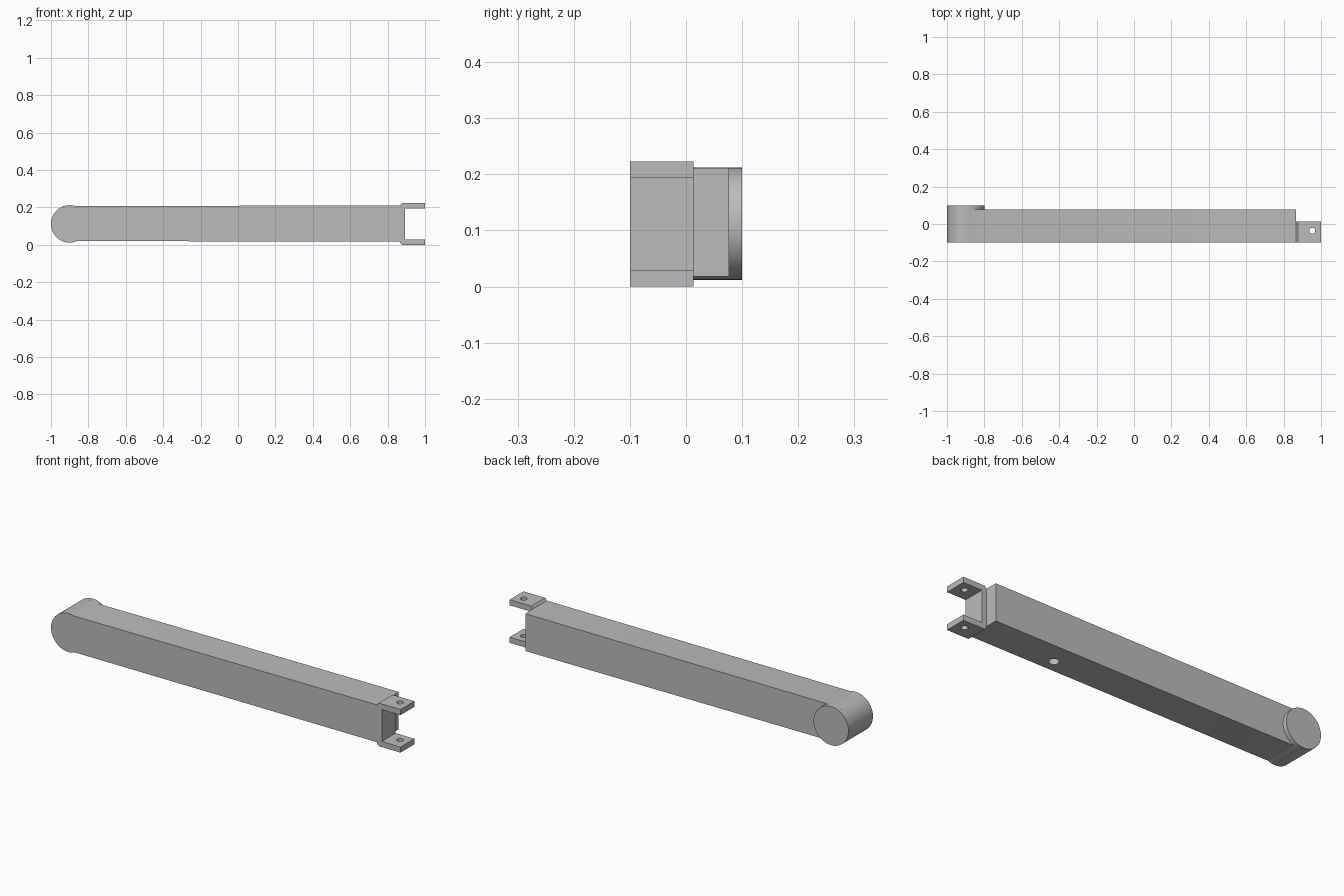
import bpy, bmesh, math
from mathutils import Matrix

cube = bpy.data.objects.get("Cube")
if cube:
    bpy.data.objects.remove(cube, do_unlink=True)

grey = bpy.data.materials.new("plain grey")
grey.use_nodes = True
colour = (0.5, 0.5, 0.5, 1)
grey.diffuse_color = colour
grey.node_tree.nodes["Principled BSDF"].inputs["Base Color"].default_value = colour

FRONT = -0.1
PIVOT_X, PIVOT_Z, R = -0.9, 0.112, 0.1


def arc(start, end, steps):
    """Points on the pivot circle, angles in degrees."""
    angles = [math.radians(start + (end - start) * i / steps) for i in range(steps + 1)]
    return [(PIVOT_X + R * math.cos(a), PIVOT_Z + R * math.sin(a)) for a in angles]


def finish(name, bm):
    bmesh.ops.recalc_face_normals(bm, faces=bm.faces)
    mesh = bpy.data.meshes.new(name)
    bm.to_mesh(mesh)
    bm.free()
    mesh.materials.append(grey)
    obj = bpy.data.objects.new(name, mesh)
    bpy.context.collection.objects.link(obj)
    return obj


def extrude_profile(name, points, y0, y1):
    """Extrude an x-z outline along y."""
    bm = bmesh.new()
    face = bm.faces.new([bm.verts.new((x, y0, z)) for x, z in points])
    side = bmesh.ops.extrude_face_region(bm, geom=[face])["geom"]
    verts = [v for v in side if isinstance(v, bmesh.types.BMVert)]
    bmesh.ops.translate(bm, verts=verts, vec=(0, y1 - y0, 0))
    return finish(name, bm)


def drill(target, name, x, y, z, radius, depth):
    """Cut a vertical round hole."""
    bm = bmesh.new()
    bmesh.ops.create_cone(bm, cap_ends=True, segments=24, radius1=radius, radius2=radius,
                          depth=depth, matrix=Matrix.Translation((x, y, z)))
    cutter = finish(name, bm)
    cutter.hide_render = True
    cutter.hide_set(True)
    cutter.display_type = 'WIRE'
    mod = target.modifiers.new(name, 'BOOLEAN')
    mod.operation = 'DIFFERENCE'
    mod.solver = 'EXACT'
    mod.object = cutter


def smooth(obj):
    bpy.ops.object.select_all(action='DESELECT')
    obj.select_set(True)
    bpy.context.view_layer.objects.active = obj
    bpy.ops.object.shade_smooth_by_angle(angle=math.radians(30))


# Long beam with a rounded pivot end
beam = extrude_profile("beam", arc(72, 293, 40) + [(0.866, 0.018), (0.866, 0.211)], FRONT, 0.077)

# Pivot disc standing proud of the back
disc = extrude_profile("pivot_disc", arc(0, 354, 59), 0.077, 0.1)

# Fork: upper half outline mirrored to the lower half
upper = [(0.866, 0.211), (0.876, 0.223), (1.0, 0.223), (1.0, 0.194), (0.893, 0.194)]
lower = [(x, 0.223 - z) for x, z in reversed(upper)]
fork = extrude_profile("fork", upper + lower, FRONT, 0.013)

# Pin hole through both fork plates, blind hole under the beam
for part in (beam, disc, fork):
    smooth(part)
drill(fork, "pin_hole_cutter", 0.953, -0.036, 0.112, 0.016, 0.4)
drill(beam, "underside_hole_cutter", 0.436, -0.036, 0.02, 0.025, 0.12)
